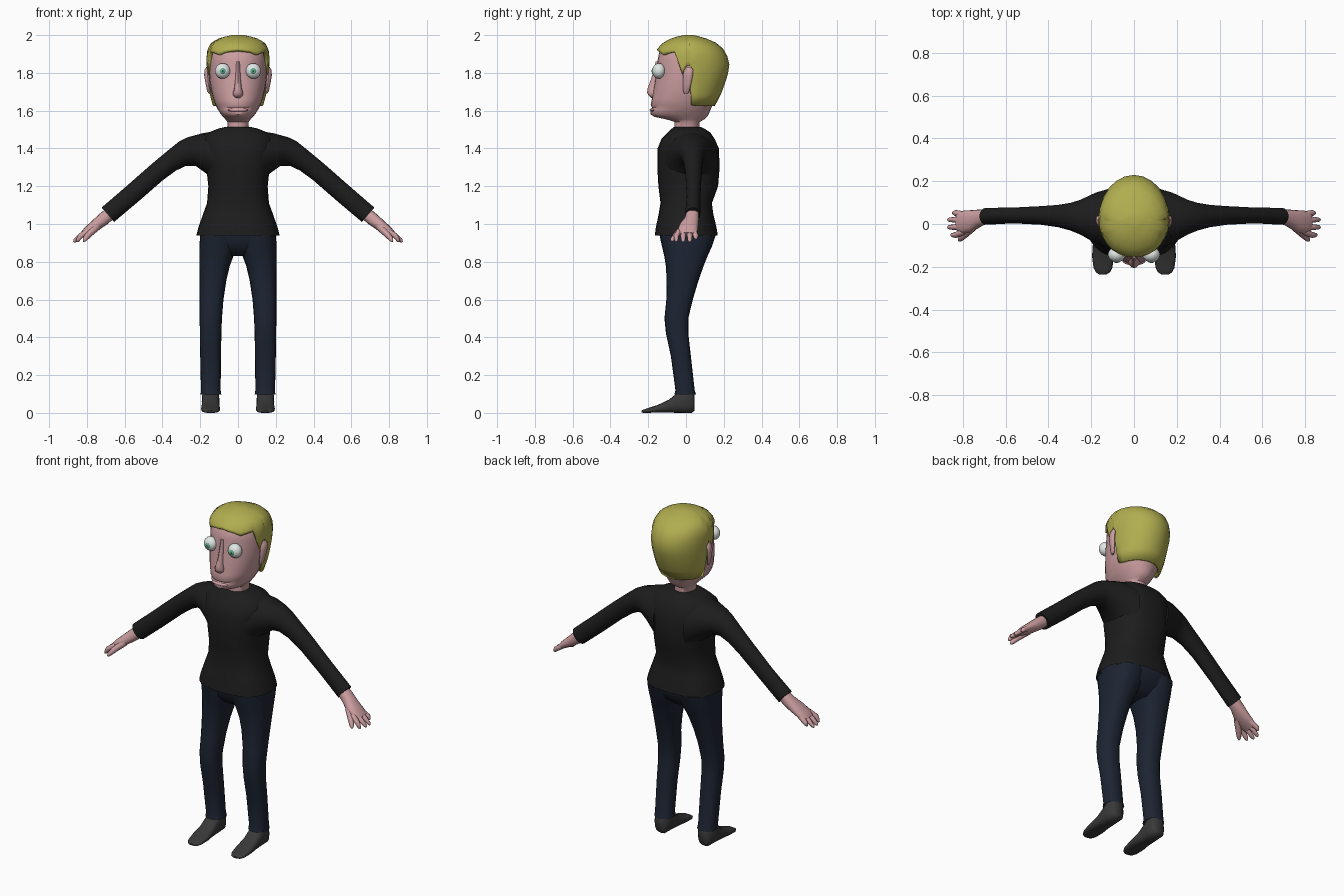
import bpy, bmesh, math
from mathutils import Vector as V


def material(name, rgb):
    m = bpy.data.materials.new(name)
    m.diffuse_color = (*rgb, 1)
    return m


SKIN = material("skin", (0.60, 0.34, 0.35))
HAIR = material("hair", (0.44, 0.42, 0.08))
SHIRT = material("shirt", (0.012, 0.012, 0.012))
PANTS = material("pants", (0.012, 0.018, 0.032))
SHOE = material("shoe", (0.04, 0.04, 0.04))
WHITE = material("eye_white", (0.75, 0.8, 0.78))
IRIS = material("iris", (0.12, 0.42, 0.27))
PUPIL = material("pupil", (0.02, 0.12, 0.06))


def finish(name, bm, mat, angle=50):
    bmesh.ops.recalc_face_normals(bm, faces=bm.faces)
    me = bpy.data.meshes.new(name)
    bm.to_mesh(me)
    bm.free()
    me.materials.append(mat)
    for p in me.polygons:
        p.use_smooth = True
    me.set_sharp_from_angle(angle=math.radians(angle))
    ob = bpy.data.objects.new(name, me)
    bpy.context.collection.objects.link(ob)
    return ob


def loft(name, sections, mat, n=20, power=2.0, caps=(True, True)):
    """Skin superellipse sections given as (centre, half axis u, half axis v)."""
    bm = bmesh.new()
    rings = []
    for c, u, v in sections:
        ring = []
        for i in range(n):
            a = 2 * math.pi * i / n
            ca, sa = math.cos(a), math.sin(a)
            p = (V(c) + V(u) * math.copysign(abs(ca) ** (2 / power), ca)
                 + V(v) * math.copysign(abs(sa) ** (2 / power), sa))
            ring.append(bm.verts.new(p))
        rings.append(ring)
    for a, b in zip(rings, rings[1:]):
        for i in range(n):
            j = (i + 1) % n
            bm.faces.new((a[i], a[j], b[j], b[i]))
    if caps[0]:
        bm.faces.new(rings[0])
    if caps[1]:
        bm.faces.new(rings[-1])
    return finish(name, bm, mat)


def level(z, rx, yf, yb, cx=0):
    """Horizontal section from its half width and front/back limits."""
    return ((cx, (yf + yb) / 2, z), (rx, 0, 0), (0, (yb - yf) / 2, 0))


def span(s, xt, zt, xb, zb, y, ry):
    """Limb section between a top and a bottom point in the front view."""
    return ((s * (xt + xb) / 2, y, (zt + zb) / 2),
            (s * (xt - xb) / 2, 0, (zt - zb) / 2), (0, ry, 0))


def ball(name, loc, scale, mat, seg=20):
    bm = bmesh.new()
    bmesh.ops.create_uvsphere(bm, u_segments=seg, v_segments=seg // 2, radius=1)
    for v in bm.verts:
        v.co = V(loc) + V(a * b for a, b in zip(v.co, scale))
    return finish(name, bm, mat)


def tube(name, pts, mat, n=8):
    """Tapered finger: list of (point, radius)."""
    d = (V(pts[-1][0]) - V(pts[0][0])).normalized()
    u = d.cross(V((0, 1, 0))).normalized()
    v = d.cross(u)
    return loft(name, [(p, u * r, v * r) for p, r in pts], mat, n)


# Head and neck
loft("head", [level(*r) for r in [
    (1.49, .058, -.06, .07), (1.54, .056, -.06, .072), (1.553, .066, -.10, .095),
    (1.567, .078, -.165, .112), (1.58, .09, -.187, .12), (1.605, .106, -.19, .13),
    (1.617, .112, -.18, .135), (1.63, .119, -.187, .14), (1.66, .13, -.181, .15),
    (1.70, .14, -.175, .165), (1.75, .149, -.166, .18), (1.80, .153, -.158, .19),
    (1.86, .153, -.152, .195), (1.91, .146, -.142, .175), (1.95, .12, -.105, .14),
    (1.97, .08, -.06, .09)]], SKIN, 28, 2.1)

# Nose and lower lip
loft("nose", [level(*r) for r in [
    (1.86, .010, -.160, -.12), (1.82, .012, -.170, -.12), (1.77, .015, -.184, -.12),
    (1.72, .020, -.203, -.13), (1.695, .027, -.206, -.14), (1.68, .026, -.198, -.15),
    (1.668, .014, -.184, -.155)]], SKIN, 12)
ball("lower_lip", (0, -.172, 1.603), (.055, .021, .011), SKIN, 16)

# Hair: shell whose lower edge follows the hairline around the head
PROFILE = [(1.62, .132, -.16, .150), (1.70, .153, -.165, .192), (1.80, .164, -.166, .224),
           (1.86, .167, -.162, .231), (1.92, .164, -.157, .205), (1.955, .146, -.128, .168),
           (1.98, .110, -.085, .115), (1.993, .065, -.045, .070), (2.0, .03, -.01, .04)]
HAIRLINE = [(0, 1.925), (12, 1.92), (25, 1.912), (38, 1.895), (50, 1.905), (63, 1.912),
            (71, 1.85), (78, 1.79), (84, 1.835), (90, 1.84), (93, 1.63), (105, 1.625),
            (120, 1.625), (135, 1.625), (150, 1.625), (165, 1.625), (180, 1.625)]


def hair_point(deg, z):
    for a, b in zip(PROFILE, PROFILE[1:]):
        if z <= b[0] + 1e-6:
            t = (z - a[0]) / (b[0] - a[0])
            break
    rx, yf, yb = [a[k] + (b[k] - a[k]) * t for k in (1, 2, 3)]
    cy, r = .02, math.radians(deg)
    c = math.cos(r)
    return V((rx * math.sin(r), cy - c * ((cy - yf) if c > 0 else (yb - cy)), z))


bm = bmesh.new()
columns = HAIRLINE + [(360 - d, z) for d, z in HAIRLINE[-2:0:-1]]
STEPS = 10
grid = [[bm.verts.new(hair_point(d, z + (2.0 - z) * math.sin(k / STEPS * math.pi / 2)))
         for k in range(STEPS + 1)] for d, z in columns]
for i, col in enumerate(grid):
    nxt = grid[(i + 1) % len(grid)]
    for k in range(STEPS):
        bm.faces.new((col[k], nxt[k], nxt[k + 1], col[k + 1]))
bm.faces.new([c[-1] for c in grid])
hair = finish("hair", bm, HAIR)
shell = hair.modifiers.new("thickness", 'SOLIDIFY')
shell.thickness, shell.offset = .018, -1

# Shirt body
loft("shirt_body", [level(*r) for r in [
    (.94, .220, -.165, .168), (.98, .210, -.160, .162), (1.05, .186, -.145, .145),
    (1.11, .164, -.135, .137), (1.20, .157, -.146, .170), (1.30, .168, -.152, .178),
    (1.40, .185, -.150, .174), (1.45, .188, -.130, .152), (1.485, .155, -.095, .128),
    (1.505, .105, -.075, .098), (1.513, .070, -.064, .08)]],
    SHIRT, 28, 2.4, (False, True))

# Pants hips
loft("pants_hips", [level(*r) for r in [
    (.83, .09, -.06, .07), (.85, .15, -.09, .095), (.88, .19, -.115, .13),
    (.94, .20, -.14, .157), (1.0, .19, -.135, .15)]], PANTS, 24, 2.6)

for s, side in ((1, "left"), (-1, "right")):
    # Sleeve
    loft(side + "_sleeve", [span(s, *r) for r in [
        (.10, 1.495, .10, 1.18, .022, .150), (.19, 1.480, .165, 1.265, .028, .120),
        (.27, 1.458, .225, 1.308, .032, .082), (.31, 1.438, .275, 1.308, .034, .066),
        (.37, 1.390, .33, 1.282, .037, .053), (.46, 1.315, .40, 1.230, .040, .044),
        (.60, 1.192, .53, 1.117, .040, .037), (.722, 1.087, .656, 1.011, .036, .040)]],
        SHIRT, 18)

    # Hand with stubby fingers and thumb
    loft(side + "_hand", [span(s, *r) for r in [
        (.695, 1.085, .650, 1.035, .036, .033), (.735, 1.052, .69, 1.0, .030, .038),
        (.775, 1.015, .735, .970, .015, .050), (.81, .983, .78, .948, .008, .054),
        (.833, .955, .813, .933, .010, .044)]], SKIN, 16, 2.3)
    for k, (y0, y1, x1, z1) in enumerate([(.042, .052, .848, .920), (.017, .02, .870, .905),
                                          (-.010, -.015, .870, .905), (-.034, -.052, .855, .907)]):
        tube(f"{side}_finger_{k + 1}", [((s * .79, y0, .965), .016), ((s * .835, y1, .936), .014),
             ((s * (x1 - .006), y1, z1 + .006), .010), ((s * x1, y1, z1), .004)], SKIN)
    tube(side + "_thumb", [((s * .75, -.01, .985), .022), ((s * .79, -.05, .945), .017),
         ((s * .812, -.072, .918), .012), ((s * .818, -.078, .908), .005)], SKIN)

    # Trouser leg: height, inner x, outer x, front, back
    loft(side + "_trouser_leg", [level(z, (b - a) / 2, f, k, s * (a + b) / 2) for z, a, b, f, k in [
        (.097, .088, .198, -.062, .053), (.12, .092, .196, -.056, .046), (.30, .090, .200, -.080, .026),
        (.42, .088, .202, -.106, .012), (.50, .085, .203, -.114, .012), (.60, .077, .203, -.104, .036),
        (.70, .062, .203, -.102, .066), (.78, .043, .203, -.107, .094), (.83, .024, .203, -.115, .114),
        (.88, .004, .203, -.127, .137), (.94, .0, .202, -.14, .157)]],
        PANTS, 20, 2.4, (False, True))

    # Foot: y, bottom, top, half width
    loft(side + "_shoe", [((s * .145, y, (a + b) / 2), (w, 0, 0), (0, 0, (b - a) / 2)) for y, a, b, w in [
        (.046, .012, .11, .028), (.03, .0, .125, .044), (-.02, .0, .125, .047),
        (-.048, .0, .105, .046), (-.09, .002, .070, .047), (-.15, .002, .042, .051),
        (-.205, .0, .024, .044), (-.225, .0, .018, .033), (-.235, .003, .012, .018)]],
        SHOE, 16, 2.8)

    # Eye
    ball(side + "_eye", (s * .081, -.143, 1.81), (.041, .036, .041), WHITE)
    ball(side + "_iris", (s * .081, -.171, 1.81), (.018, .011, .018), IRIS, 16)
    ball(side + "_pupil", (s * .081, -.178, 1.81), (.007, .005, .007), PUPIL, 12)

    # Ear, leaning back and tapering to the lobe
    loft(side + "_ear", [((s * x, y, z), (.014 * k, s * 0, 0), (s * .004 * k, .026 * k, 0)) for x, y, z, k in [
        (.150, .000, 1.69, .35), (.155, .002, 1.705, .65), (.160, .006, 1.74, .8),
        (.165, .010, 1.785, 1.0), (.164, .014, 1.815, .95), (.160, .014, 1.832, .5)]],
        SKIN, 12)
